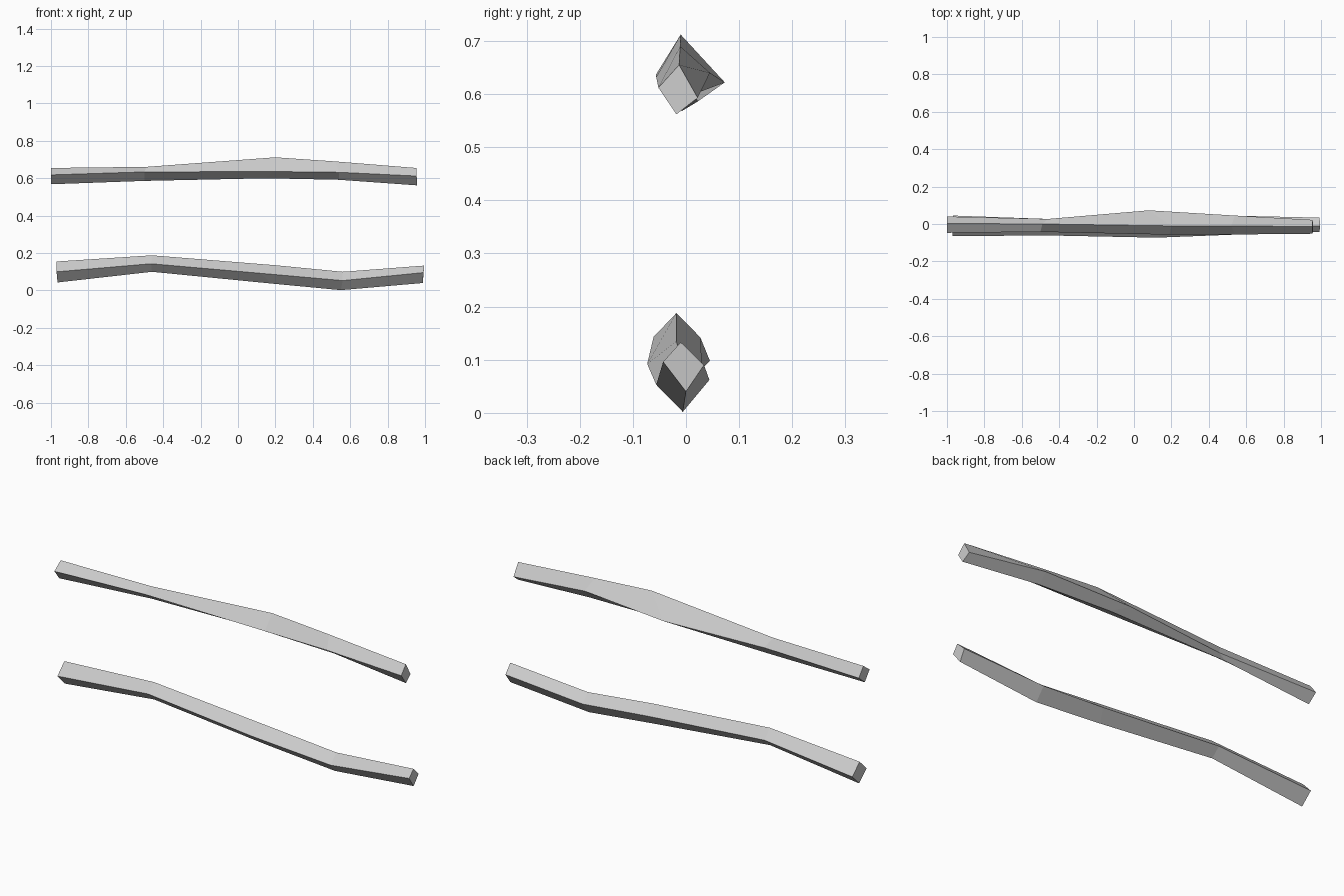
import bpy, bmesh

grey = bpy.data.materials.new("light grey")
grey.diffuse_color = (0.6, 0.6, 0.6, 1)


def bar(name, stations):
    """Faceted bar: each station is four (x, y, z) corners - top, front, bottom, back."""
    bm = bmesh.new()
    rings = [[bm.verts.new(p) for p in s] for s in stations]
    for a, b in zip(rings, rings[1:]):
        for i in range(4):
            j = (i + 1) % 4
            bm.faces.new((a[i], a[j], b[j], b[i]))
    bm.faces.new(rings[0])
    bm.faces.new(rings[-1])
    bmesh.ops.recalc_face_normals(bm, faces=bm.faces)
    mesh = bpy.data.meshes.new(name)
    bm.to_mesh(mesh)
    bm.free()
    mesh.materials.append(grey)
    bpy.context.collection.objects.link(bpy.data.objects.new(name, mesh))


# upper bar, bulging backward near the middle
bar("upper_bar", [
    [(-1.0, .003, .655), (-1.0, -.047, .618), (-1.0, -.008, .568), (-1.0, .04, .607)],
    [(-.49, 0, .661), (-.5, -.042, .634), (-.5, .022, .586), (-.46, .027, .612)],
    [(.2, -.01, .712), (.19, -.057, .636), (.15, .015, .600), (.08, .073, .622)],
    [(.52, -.011, .690), (.54, -.056, .632), (.54, .004, .592), (.54, .045, .64)],
    [(.953, -.013, .655), (.955, -.052, .612), (.958, -.018, .562), (.955, .022, .593)],
])

# lower bar, zigzagging in height
bar("lower_bar", [
    [(-.97, -.01, .155), (-.97, -.065, .10), (-.965, -.012, .043), (-.967, .045, .098)],
    [(-.46, -.018, .188), (-.465, -.061, .143), (-.46, -.018, .10), (-.46, .027, .142)],
    [(.2, -.018, .135), (.12, -.073, .092), (.18, -.016, .037), (.2, .03, .09)],
    [(.56, -.01, .10), (.56, -.056, .053), (.55, -.006, .002), (.55, .044, .062)],
    [(.995, -.01, .133), (.992, -.043, .096), (.988, 0, .04), (.992, .034, .09)],
])
